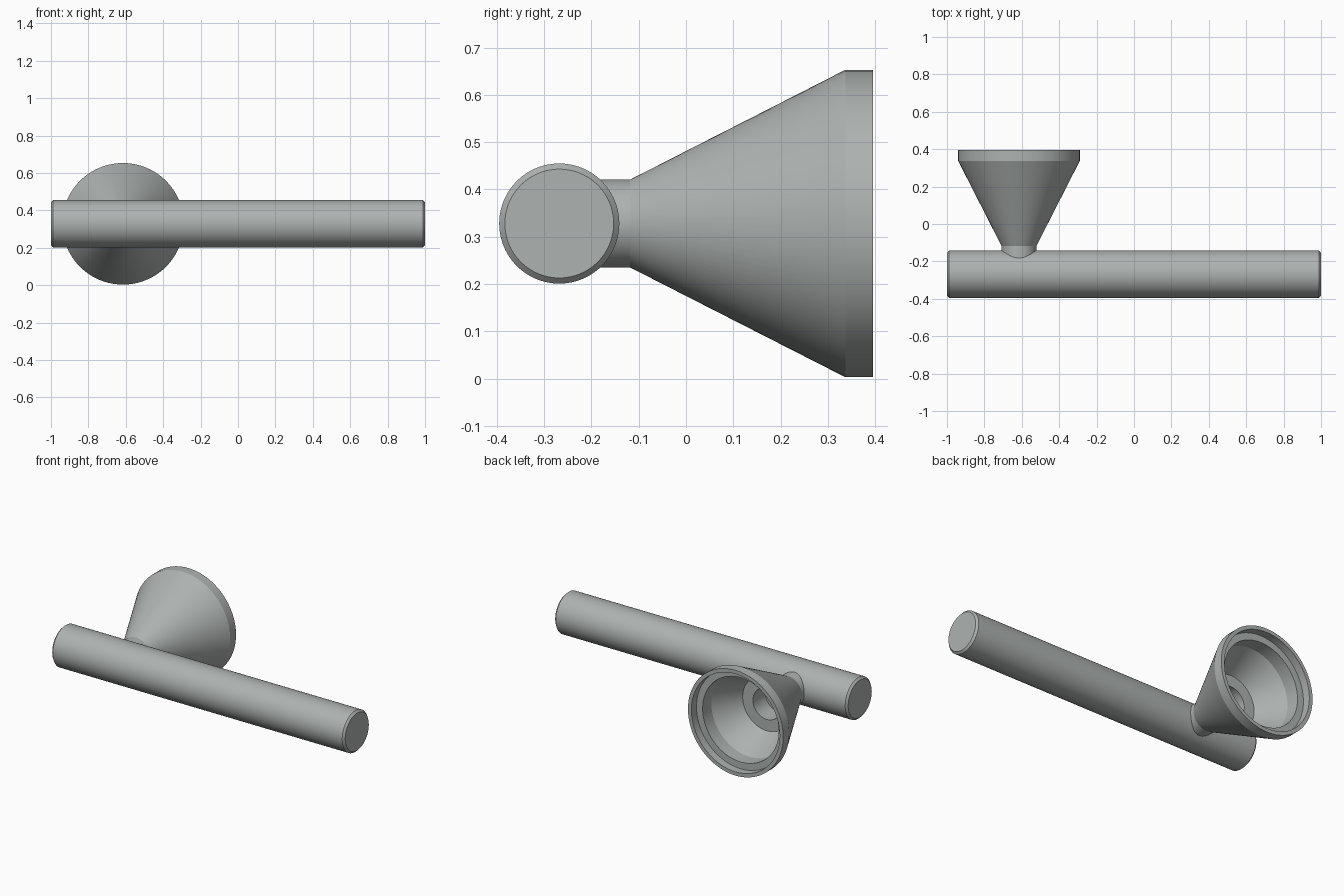
import bpy, math
from mathutils import Matrix

if "Cube" in bpy.data.objects:
    bpy.data.objects.remove(bpy.data.objects["Cube"])

SEG = 96
steel = bpy.data.materials.new("grey steel")
steel.diffuse_color = (0.42, 0.45, 0.44, 1)
steel.use_nodes = True
steel.node_tree.nodes["Principled BSDF"].inputs["Base Color"].default_value = steel.diffuse_color


def lathe(name, profile, matrix):
    """Revolve (radius, height) points around local z; radius 0 makes a pole."""
    verts, rings, faces = [], [], []
    for r, h in profile:
        n = 1 if r == 0 else SEG
        rings.append(range(len(verts), len(verts) + n))
        verts += [(r * math.cos(2 * math.pi * i / SEG), r * math.sin(2 * math.pi * i / SEG), h)
                  for i in range(n)]
    for a, b in zip(rings, rings[1:]):
        for i in range(SEG):
            j = (i + 1) % SEG
            if len(a) == 1:
                faces.append((a[0], b[j], b[i]))
            elif len(b) == 1:
                faces.append((a[i], a[j], b[0]))
            else:
                faces.append((a[i], a[j], b[j], b[i]))
    me = bpy.data.meshes.new(name)
    me.from_pydata(verts, [], faces)
    me.transform(matrix)
    me.materials.append(steel)
    ob = bpy.data.objects.new(name, me)
    bpy.context.collection.objects.link(ob)
    bpy.ops.object.select_all(action='DESELECT')
    ob.select_set(True)
    bpy.context.view_layer.objects.active = ob
    bpy.ops.object.shade_smooth_by_angle(angle=math.radians(20))
    return ob


AXIS_Y, AXIS_Z = -0.268, 0.328

# Round bar along x with chamfered ends
lathe("bar",
      [(0, -1), (0.115, -1), (0.127, -0.988), (0.127, 0.988), (0.115, 1), (0, 1)],
      Matrix.Translation((0, AXIS_Y, AXIS_Z)) @ Matrix.Rotation(math.pi / 2, 4, 'Y'))

# Hollow flared cup along y: neck, cone, rim, then the stepped inside
cup = [(0, -0.22), (0.093, -0.22), (0.093, -0.118), (0.325, 0.337), (0.325, 0.395),
       (0.302, 0.395), (0.302, 0.345), (0.26, 0.345), (0.26, 0.26),
       (0.165, 0.09), (0.095, 0.09), (0.095, -0.03), (0, -0.03)]
lathe("flared_cup", cup,
      Matrix.Translation((-0.615, 0, AXIS_Z)) @ Matrix.Rotation(-math.pi / 2, 4, 'X'))
